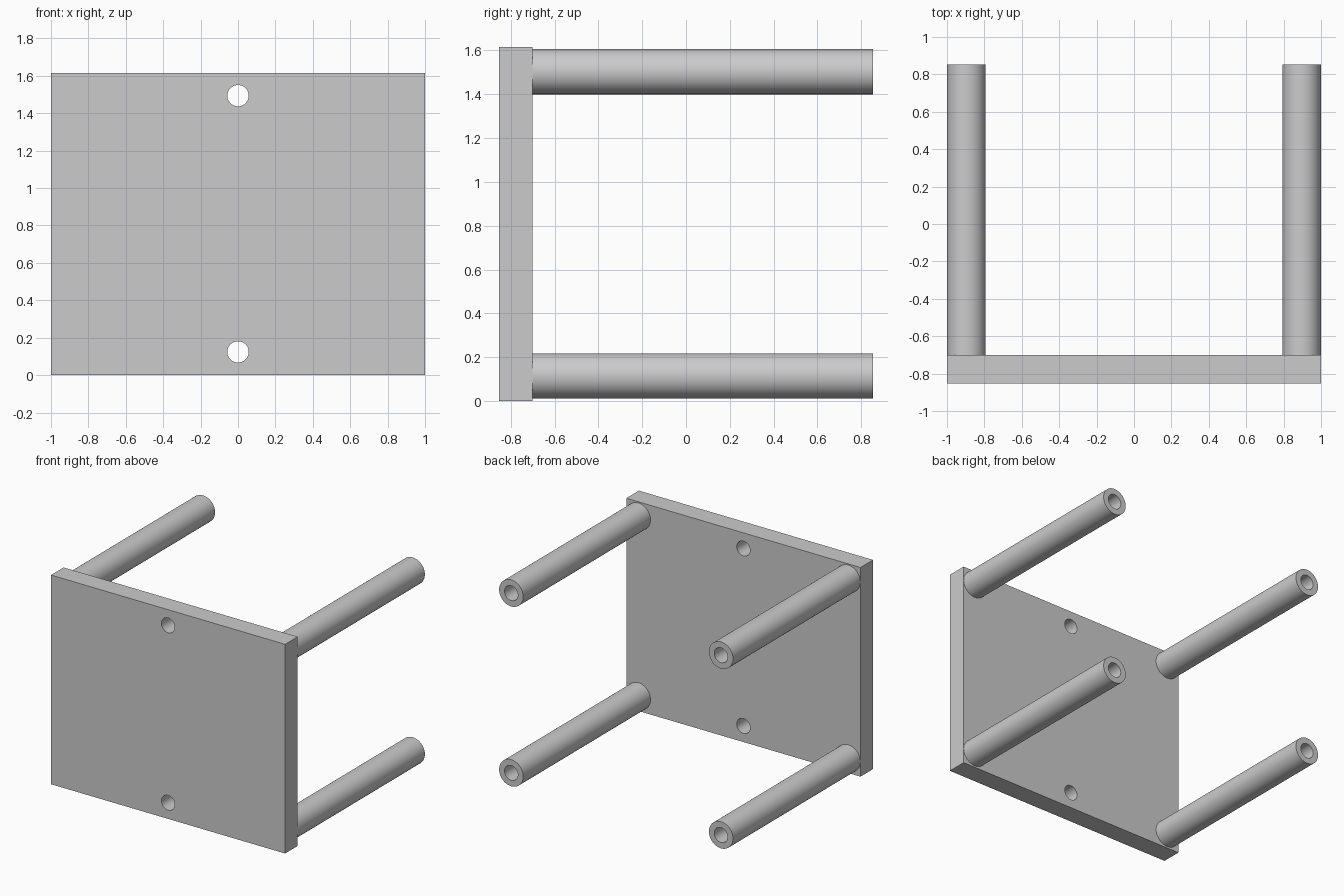
import bpy
import bmesh
from math import pi
from mathutils import Matrix, Vector

if "Cube" in bpy.data.objects:
    bpy.data.objects.remove(bpy.data.objects["Cube"])

WIDTH, HEIGHT = 2.0, 1.615
FRONT, PLATE_BACK, POST_END = -0.853, -0.70, 0.853
POST_RADIUS, HOLE_RADIUS = 0.103, 0.057
MID_Z = 0.809

grey = bpy.data.materials.new("plain_grey")
grey.use_nodes = True
colour = (0.6, 0.6, 0.6, 1)
grey.diffuse_color = colour
grey.node_tree.nodes["Principled BSDF"].inputs["Base Color"].default_value = colour


def make_object(name, bm):
    bmesh.ops.recalc_face_normals(bm, faces=bm.faces)
    mesh = bpy.data.meshes.new(name)
    bm.to_mesh(mesh)
    bm.free()
    mesh.materials.append(grey)
    obj = bpy.data.objects.new(name, mesh)
    bpy.context.collection.objects.link(obj)
    return obj


def activate(obj):
    bpy.ops.object.select_all(action="DESELECT")
    obj.select_set(True)
    bpy.context.view_layer.objects.active = obj


# Face plate
bm = bmesh.new()
depth = PLATE_BACK - FRONT
bmesh.ops.create_cube(bm, size=1, matrix=(
    Matrix.Translation((0, FRONT + depth / 2, HEIGHT / 2))
    @ Matrix.Diagonal((WIDTH, depth, HEIGHT, 1))))
plate = make_object("face_plate", bm)

# Two mounting holes drilled through the plate
bm = bmesh.new()
for side in (-1, 1):
    bmesh.ops.create_cone(
        bm, cap_ends=True, segments=48, radius1=HOLE_RADIUS, radius2=HOLE_RADIUS,
        depth=depth * 2, matrix=(
            Matrix.Translation((0, FRONT + depth / 2, MID_Z + side * 0.685))
            @ Matrix.Rotation(pi / 2, 4, "X")))
drill = make_object("hole_cutter", bm)
drill.hide_render = True
cut = plate.modifiers.new("mounting_holes", "BOOLEAN")
cut.operation = "DIFFERENCE"
cut.solver = "EXACT"
cut.object = drill
activate(plate)
bpy.ops.object.modifier_apply(modifier=cut.name)
bpy.data.objects.remove(drill)
bpy.ops.object.shade_smooth_by_angle()


# Hollow standoff post, turned around its own axis
def make_post(name, x, z):
    bm = bmesh.new()
    base, floor = PLATE_BACK - 0.005, PLATE_BACK + 0.005
    profile = [(0, base), (POST_RADIUS, base), (POST_RADIUS, POST_END),
               (HOLE_RADIUS, POST_END), (HOLE_RADIUS, floor), (0, floor)]
    points = [bm.verts.new((r, y, 0)) for r, y in profile]
    edges = [bm.edges.new(pair) for pair in zip(points, points[1:])]
    bmesh.ops.spin(bm, geom=points + edges, axis=(0, 1, 0), cent=(0, 0, 0),
                   angle=2 * pi, steps=48)
    bmesh.ops.remove_doubles(bm, verts=bm.verts, dist=0.0001)
    bmesh.ops.translate(bm, verts=bm.verts, vec=Vector((x, 0, z)))
    post = make_object(name, bm)
    activate(post)
    bpy.ops.object.shade_smooth_by_angle()


for side, sx in (("left", 1), ("right", -1)):
    for level, sz in (("upper", 1), ("lower", -1)):
        make_post(f"{level}_{side}_post", sx * 0.896, MID_Z + sz * 0.694)
